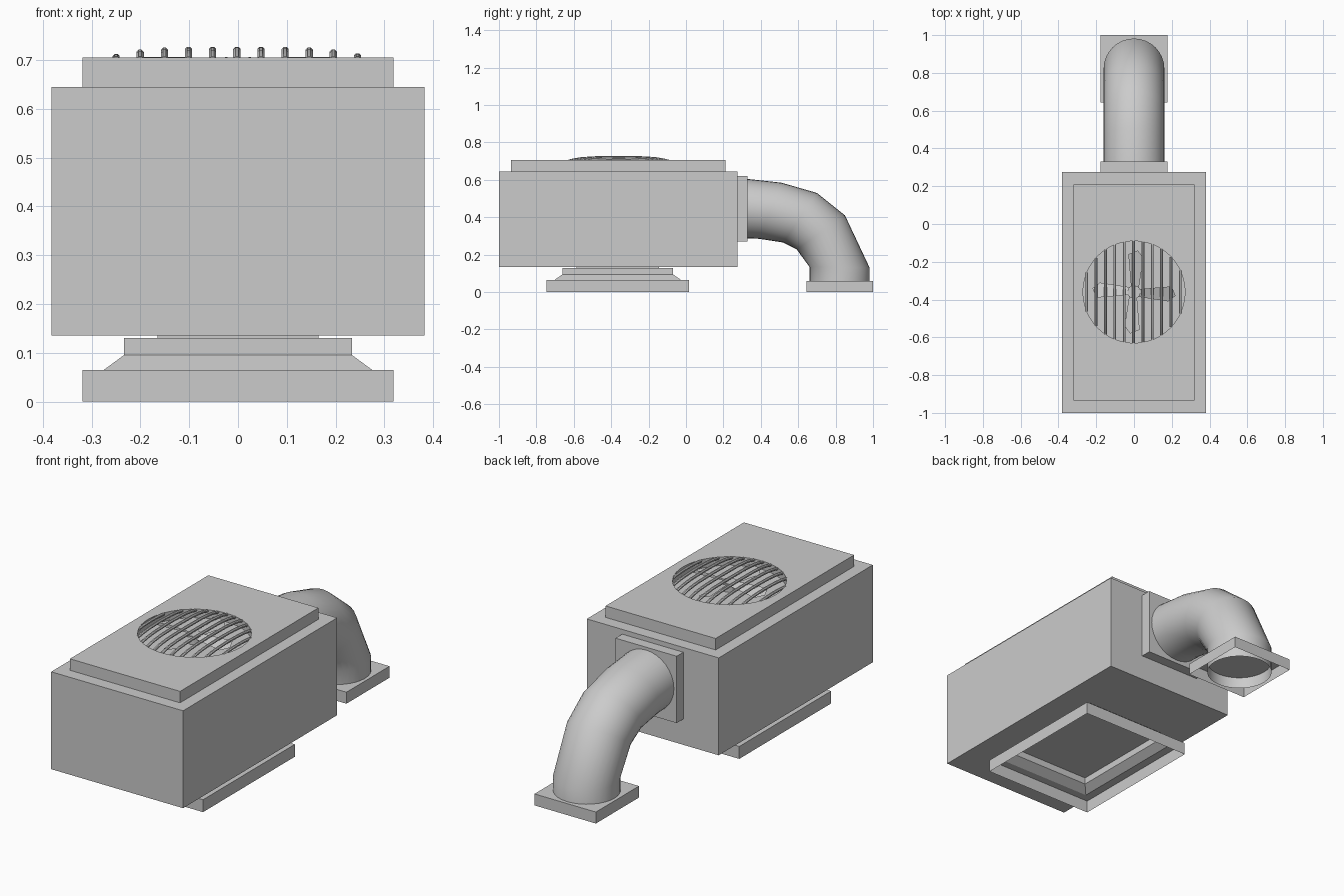
import bpy, bmesh
from math import sin, cos, pi, radians, sqrt
from mathutils import Vector

if "Cube" in bpy.data.objects:
    bpy.data.objects.remove(bpy.data.objects["Cube"])

FAN = Vector((0, -0.36, 0))   # fan centre
FAN_R = 0.27


def finish(name, bm, smooth=False):
    bmesh.ops.recalc_face_normals(bm, faces=bm.faces)
    me = bpy.data.meshes.new(name)
    bm.to_mesh(me)
    bm.free()
    ob = bpy.data.objects.new(name, me)
    bpy.context.collection.objects.link(ob)
    if smooth:
        bpy.ops.object.select_all(action='DESELECT')
        bpy.context.view_layer.objects.active = ob
        ob.select_set(True)
        bpy.ops.object.shade_smooth_by_angle(angle=radians(35))
    return ob


def loft(name, rings, cap_start=True, cap_end=True, smooth=False):
    """Skin a list of closed point rings."""
    bm = bmesh.new()
    loops = [[bm.verts.new(p) for p in r] for r in rings]
    n = len(loops[0])
    for a, b in zip(loops, loops[1:]):
        for i in range(n):
            j = (i + 1) % n
            bm.faces.new((a[i], a[j], b[j], b[i]))
    if cap_start:
        bm.faces.new(loops[0])
    if cap_end:
        bm.faces.new(loops[-1])
    return finish(name, bm, smooth)


def rect(x0, x1, y0, y1, z):
    return [(x0, y0, z), (x1, y0, z), (x1, y1, z), (x0, y1, z)]


def box(name, x, y0, y1, z0, z1, open_bottom=False):
    return loft(name, [rect(-x, x, y0, y1, z0), rect(-x, x, y0, y1, z1)],
                cap_start=not open_bottom)


def disc(name, r, z0, z1, n=32):
    ring = lambda z: [(FAN.x + r * cos(2 * pi * i / n), FAN.y + r * sin(2 * pi * i / n), z)
                      for i in range(n)]
    return loft(name, [ring(z0), ring(z1)])


# Housing and top plate with a round fan recess
box("housing", 0.382, -1.0, 0.275, 0.135, 0.645)
plate = box("top_plate", 0.319, -0.935, 0.21, 0.645, 0.705)
cutter = disc("fan_recess_cutter", FAN_R, 0.66, 0.8, 48)
cutter.hide_render = True
cutter.hide_viewport = True
cutter.display_type = 'WIRE'
cut = plate.modifiers.new("fan_recess", 'BOOLEAN')
cut.operation = 'DIFFERENCE'
cut.solver = 'EXACT'
cut.object = cutter

# Fan: hub and four tilted blades widening towards the tips
disc("fan_hub", 0.035, 0.66, 0.704, 12)
bm = bmesh.new()
blade = [(0.02, 0.015, 0.705), (0.2, 0.03, 0.707), (0.22, -0.02, 0.695),
         (0.18, -0.05, 0.682), (0.02, -0.025, 0.69)]
for k in range(4):
    c, s = cos(k * pi / 2), sin(k * pi / 2)
    bm.faces.new([bm.verts.new((FAN.x + x * c - y * s, FAN.y + x * s + y * c, z))
                  for x, y, z in blade])
finish("fan_blades", bm)

# Domed grille bars over the fan
for k in range(11):
    x = -0.25 + 0.0495 * k
    half = sqrt(FAN_R ** 2 - x * x)
    rings = []
    for t in (-1, -0.9, -0.75, -0.5, 0, 0.5, 0.75, 0.9, 1):
        y = t * half
        d = sqrt(x * x + y * y) / FAN_R
        z = 0.70 + 0.02 * (1 - d ** 4)
        rings.append([(x + 0.008 * cos(a * pi / 4 + pi / 8), FAN.y + y,
                       z + 0.008 * sin(a * pi / 4 + pi / 8)) for a in range(8)])
    loft(f"grille_bar_{k + 1}", rings, smooth=True)

# Hollow stepped base, open underneath
cy = -0.365
steps = [(0.319, 0.38, 0), (0.319, 0.38, 0.065), (0.275, 0.338, 0.065),
         (0.234, 0.295, 0.095), (0.234, 0.295, 0.13)]
loft("base_skirt", [rect(-x, x, cy - y, cy + y, z) for x, y, z in steps], cap_start=False)
box("base_neck", 0.165, cy - 0.22, cy + 0.22, 0.13, 0.135)

# Pipe flanges
box("wall_flange", 0.177, 0.275, 0.33, 0.27, 0.62)
box("floor_flange", 0.178, 0.643, 1.0, 0, 0.06, open_bottom=True)

# Bent pipe: outer and inner points of each section in the y-z plane
sections = [((0.33, 0.605), (0.33, 0.287)), ((0.51, 0.585), (0.39, 0.285)),
            ((0.70, 0.53), (0.52, 0.265)), ((0.85, 0.41), (0.592, 0.228)),
            ((0.982, 0.13), (0.66, 0.135)), ((0.982, 0), (0.66, 0))]
rings = []
for top, bottom in sections:
    a, b = Vector((0, *top)), Vector((0, *bottom))
    mid, arm = (a + b) / 2, (a - b) / 2
    rings.append([mid + arm * cos(2 * pi * i / 32) + Vector((0.161 * sin(2 * pi * i / 32), 0, 0))
                  for i in range(32)])
loft("exhaust_pipe", rings, cap_start=False, cap_end=False, smooth=True)
